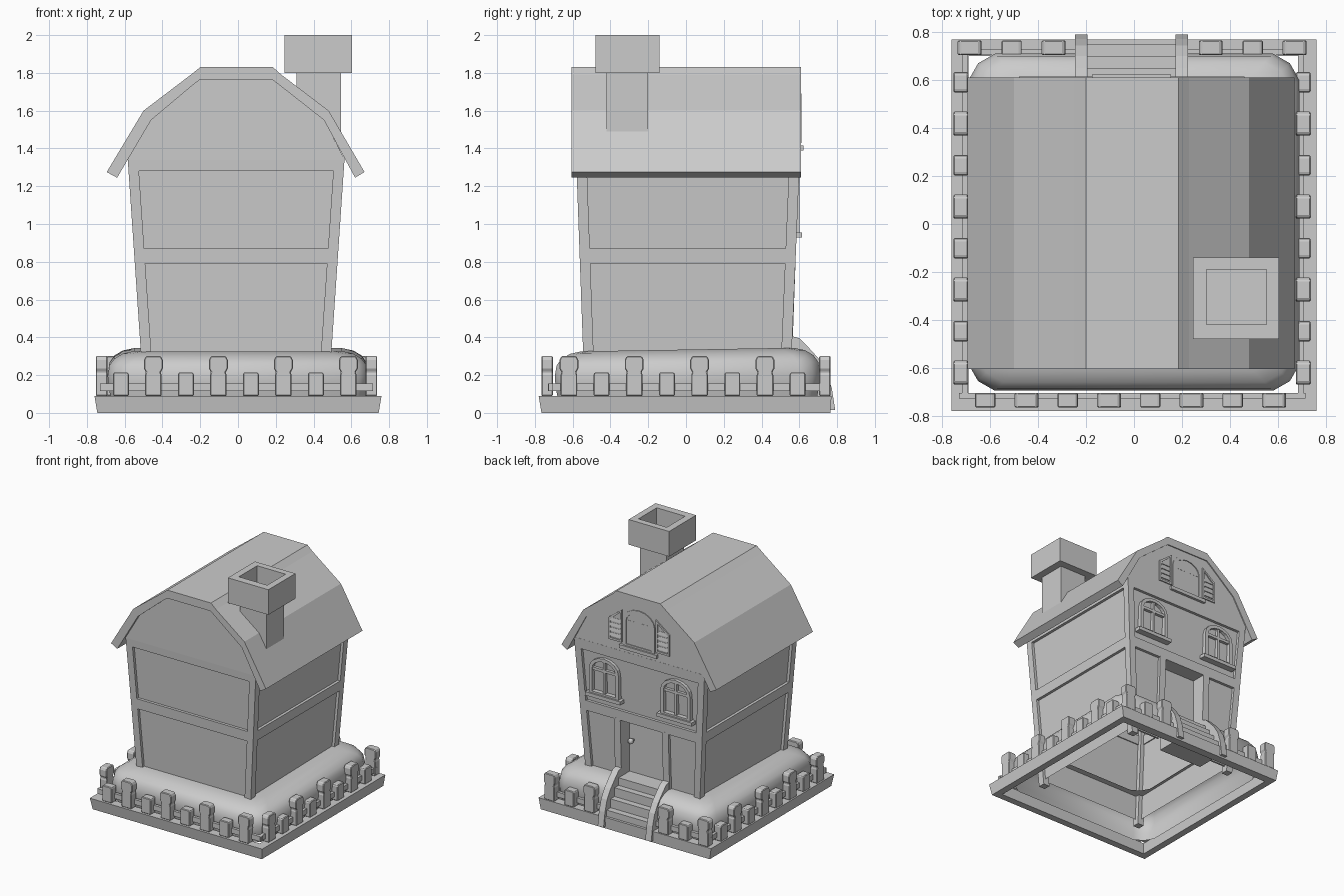
import bpy, bmesh, math

if "Cube" in bpy.data.objects:
    bpy.data.objects.remove(bpy.data.objects["Cube"])


def loft(name, rings, closed=False, caps=False, skip=None, smooth=False, bevel=0):
    """Skin a list of equal-length point rings."""
    bm = bmesh.new()
    vs = [[bm.verts.new(p) for p in r] for r in rings]
    n = len(vs[0])
    for i in range(len(vs) if closed else len(vs) - 1):
        a, b = vs[i], vs[(i + 1) % len(vs)]
        for j in range(n):
            if j != skip:
                k = (j + 1) % n
                bm.faces.new((a[j], a[k], b[k], b[j]))
    if caps:
        bm.faces.new(vs[0])
        bm.faces.new(vs[-1])
    bmesh.ops.recalc_face_normals(bm, faces=bm.faces[:])
    me = bpy.data.meshes.new(name)
    bm.to_mesh(me)
    bm.free()
    ob = bpy.data.objects.new(name, me)
    bpy.context.collection.objects.link(ob)
    if bevel:
        m = ob.modifiers.new("edge", 'BEVEL')
        m.width, m.segments = bevel, 1
    if smooth:
        bpy.context.view_layer.objects.active = ob
        ob.select_set(True)
        bpy.ops.object.shade_smooth_by_angle(angle=math.radians(50))
        ob.select_set(False)
    return ob


def rect(x0, x1, y0, y1, z):
    return [(x0, y0, z), (x1, y0, z), (x1, y1, z), (x0, y1, z)]


def box(name, x0, x1, y0, y1, z0, z1, bevel=0):
    return loft(name, [rect(x0, x1, y0, y1, z0), rect(x0, x1, y0, y1, z1)], caps=True, bevel=bevel)


def plate(name, pts, y0, y1, bevel=0):
    """Extrude an x-z outline along y."""
    return loft(name, [[(x, y, z) for x, z in pts] for y in (y0, y1)], caps=True, bevel=bevel)


def hoop(name, outer, inner, y0, y1):
    """Frame between two x-z outlines."""
    return loft(name, [[(x, y, z) for x, z in p] for p, y in
                       ((outer, y0), (outer, y1), (inner, y1), (inner, y0))], closed=True)


def wall(z, i=0.0):
    """Flared house footprint at height z, inset by i."""
    t = (z - 0.33) / 1.03
    return (-0.515 - 0.07 * t + i, 0.495 + 0.07 * t - i,
            -0.545 - 0.037 * t + i, 0.56 + 0.043 * t - i)


# hollow base frame
loft("base_frame", [rect(-.745, .745, -.765, .765, 0), rect(-.76, .76, -.78, .77, .09),
                    rect(-.69, .69, -.71, .70, .09), rect(-.69, .69, -.71, .70, 0)], closed=True)

# rounded earth mound with cut corners, open behind the steps
rings = []
for h, z in ((.67, .06), (.685, .14), (.69, .2), (.68, .26), (.655, .295), (.61, .322), (.55, .335), (.47, .335)):
    c, d, y0, y1 = .11, .04, -h - .005, h + .02
    ring = [(-h + c, y0), (h - c, y0), (h - d, y0 + d), (h, y0 + c), (h, y1 - c), (h - d, y1 - d),
            (h - c, y1), (.2, y1), (-.2, y1), (-h + c, y1), (-h + d, y1 - d), (-h, y1 - c),
            (-h, y0 + c), (-h + d, y0 + d)]
    rings.append([(x, y, z * (1 + .05 * y)) for x, y in ring])
loft("mound", rings, skip=7, smooth=True)

# walls: recessed shell (door side open below), horizontal bands, corner posts
loft("upper_wall_panels", [rect(*wall(z, .022), z) for z in (.83, 1.36)])
loft("lower_wall_panels", [rect(*wall(z, .022), z) for z in (.12, .83)], skip=2)
for k, edge in ((0, -.22), (1, .2)):
    pts = []
    for z in (.12, .83):
        w = wall(z, .022)
        x0, x1 = sorted((w[k], edge))
        pts.append(rect(x0, x1, w[3] - .015, w[3], z))
    loft("door_side_wall", pts, caps=True)
for z0, z1 in ((.79, .87), (1.28, 1.36)):
    loft("wall_band", [rect(*wall(z0), z0), rect(*wall(z1), z1),
                       rect(*wall(z1, .03), z1), rect(*wall(z0, .03), z0)], closed=True)
for ix in (0, 1):
    for iy in (2, 3):
        post = []
        for z in (.07, 1.36):
            o, n = wall(z), wall(z, .055)
            post.append(rect(o[ix], n[ix], o[iy], n[iy], z))
        loft("corner_post", post, caps=True)

# gables and gambrel roof
gable = [(-.585, 1.34), (-.46, 1.555), (-.235, 1.775), (.19, 1.775), (.455, 1.555), (.565, 1.34)]
plate("front_gable", gable, -.582, -.56)
plate("back_gable", gable, .58, .602)
outer = [(-.695, 1.275), (-.5, 1.6), (-.25, 1.79), (-.2, 1.83), (.185, 1.83), (.23, 1.79), (.48, 1.6), (.67, 1.275)]
inner = [(.62, 1.245), (.455, 1.55), (.22, 1.735), (.18, 1.765), (-.2, 1.765), (-.24, 1.735), (-.46, 1.55), (-.64, 1.245)]
plate("roof", outer + inner, -.605, .61)

# chimney with hollow cap
box("chimney_shaft", .31, .545, -.42, -.2, 1.45, 1.81)
o, i = (.247, .604, -.48, -.14), (.302, .552, -.42, -.19)
loft("chimney_cap", [rect(*i, 1.84), rect(*i, 2), rect(*o, 2), rect(*o, 1.8)], caps=True)

# fence pickets
tall = [(-.044, .09), (.044, .09), (.044, .2), (.039, .215), (.05, .235), (.05, .28), (.04, .3),
        (-.04, .3), (-.05, .28), (-.05, .235), (-.039, .215), (-.044, .2)]
short = [(-.042, .09), (.042, .09), (.042, .208), (.034, .215), (-.034, .215), (-.042, .208)]


def picket(x, y, big, turned=False):
    ob = plate("tall_picket" if big else "short_picket", tall if big else short, -.031, .031, .005)
    ob.location = (x, y, 0)
    ob.rotation_euler.z = math.pi / 2 if turned else 0


for k in range(8):
    picket(-.62 + .172 * k, -.735, k % 2 == 1)
    for x in (-.722, .706):
        picket(x, -.62 + .173 * k, k % 2 == 0, True)
for k in range(3):
    picket(-.685 + .175 * k, .735, k != 1)
    picket(.67 - .175 * k, .735, k != 1)

# fence rails
box("front_rail", -.73, .715, -.728, -.705, .115, .155)
for x in (-.705, .695):
    box("side_rail", x - .012, x + .012, -.73, .74, .115, .155)
for x0, x1 in ((-.73, -.24), (.22, .715)):
    box("back_rail", x0, x1, .705, .728, .115, .155)

# steps and curved side boards
for y, z in ((.75, .14), (.7, .21), (.65, .28), (.6, .34)):
    box("step", -.2, .19, .44 if y < .61 else .53, y, .02 if y > .74 else z - .09, z)
side = [(.55, .41), (.6, .395), (.65, .345), (.7, .29), (.745, .22), (.772, .13), (.79, .015),
        (.755, .015), (.72, .06), (.55, .2)]
for x in (-.22, .2):
    loft("step_side", [[(x + d, y, z) for y, z in side] for d in (-.026, .026)], caps=True)

# recessed door with jambs, lintel and knob
box("door", -.21, .19, .44, .46, .3, .82)
for x in (-.222, .202):
    loft("door_post", [rect(x - .028, x + .028, .44, .562, .3), rect(x - .028, x + .028, .44, .58, .8)], caps=True)
box("door_lintel", -.21, .19, .44, .57, .79, .83)
bpy.ops.mesh.primitive_uv_sphere_add(segments=12, ring_count=8, radius=.022, location=(.14, .495, .6))
bpy.context.object.name = "door_knob"
box("knob_stem", .132, .148, .45, .49, .592, .608)


# arched windows
def arch(cx, w, z0, zs, rise):
    """Arched outline: half width w, sill z0, spring line zs."""
    top = [(cx + w * math.cos(a), zs + rise * math.sin(a)) for a in
           [math.pi * k / 8 for k in range(9)]]
    return [(cx - w, z0), (cx + w, z0)] + top


def window(cx, w, z0, zs, rise, y):
    hoop("window_frame", arch(cx, w, z0, zs, rise), arch(cx, w - .026, z0 + .02, zs, rise - .026), y - .03, y + .008)
    box("window_mullion", cx - .009, cx + .009, y - .03, y + .002, z0, zs + rise - .01)
    box("window_crossbar", cx - w + .01, cx + w - .01, y - .03, y + .002, zs - .012, zs + .01)
    box("window_sill", cx - w - .025, cx + w + .025, y - .03, y + .022, z0 - .022, z0 + .006)


for x in (-.325, .305):
    window(x, .13, .95, 1.15, .1, .593)
window(-.01, .14, 1.41, 1.61, .11, .601)

# louvred attic shutters with sloping tops
for s in (-1, 1):
    a, b = -.01 + s * .15, -.01 + s * .27
    d = s * .016
    hoop("shutter_frame", [(a, 1.43), (b, 1.43), (b, 1.6), (a, 1.69)],
         [(a + d, 1.446), (b - d, 1.446), (b - d, 1.588), (a + d, 1.664)], .595, .611)
    for k in range(4):
        z = 1.46 + .04 * k
        loft("shutter_slat", [rect(min(a, b) + .01, max(a, b) - .01, .595, .609, z),
                              rect(min(a, b) + .01, max(a, b) - .01, .595, .604, z + .025)], caps=True)
